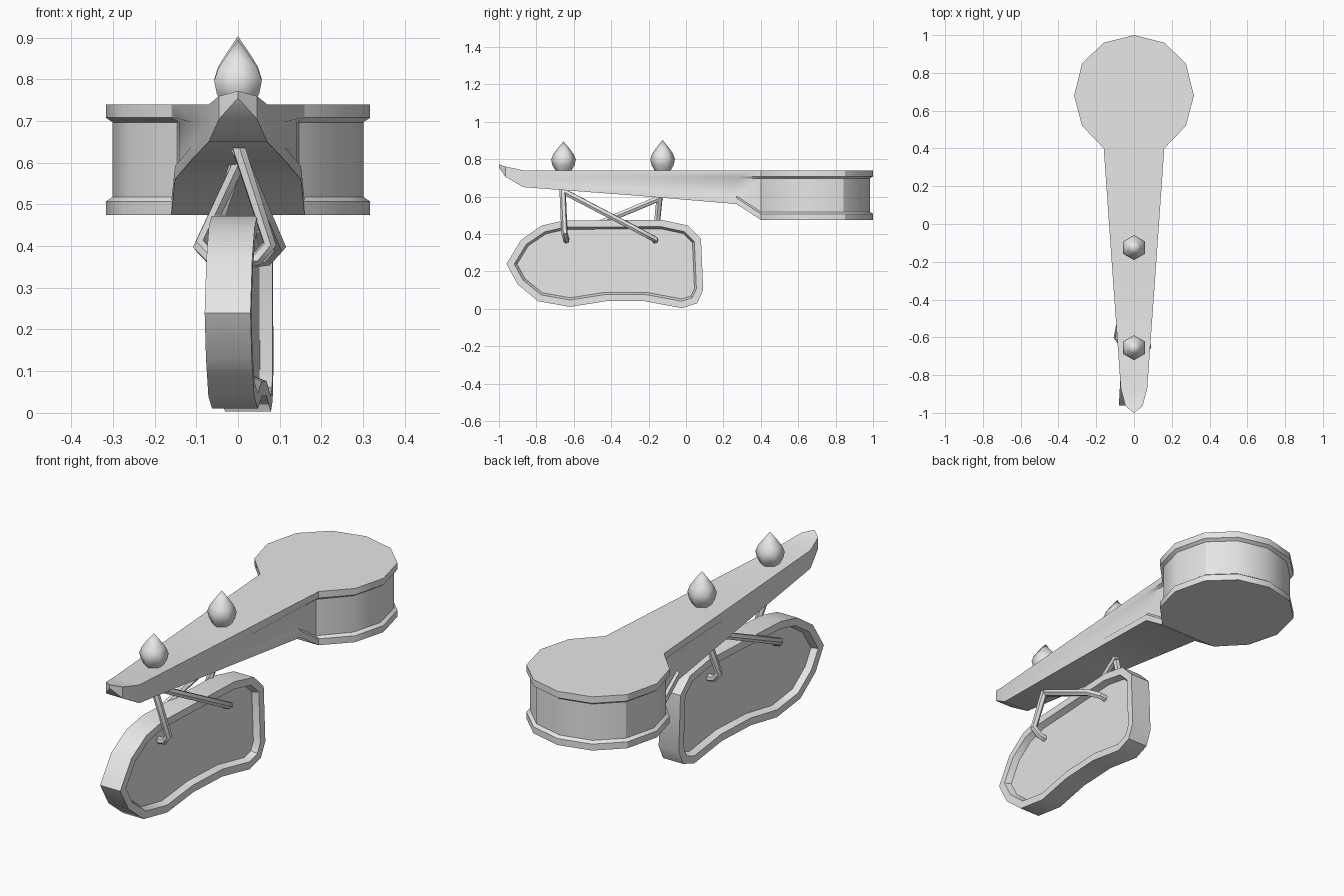
import bpy, bmesh, math
from mathutils import Vector

cube = bpy.data.objects.get("Cube")
if cube:
    bpy.data.objects.remove(cube)

GREY = (0.8, 0.8, 0.8, 1)
grey = bpy.data.materials.new("plain grey")
grey.use_nodes = True
grey.diffuse_color = GREY
grey.node_tree.nodes["Principled BSDF"].inputs["Base Color"].default_value = GREY


def finish(bm, name, angle=30):
    bmesh.ops.remove_doubles(bm, verts=bm.verts, dist=0.0005)
    bmesh.ops.recalc_face_normals(bm, faces=bm.faces)
    mesh = bpy.data.meshes.new(name)
    bm.to_mesh(mesh)
    bm.free()
    obj = bpy.data.objects.new(name, mesh)
    bpy.context.collection.objects.link(obj)
    mesh.materials.append(grey)
    bpy.ops.object.select_all(action='DESELECT')
    obj.select_set(True)
    bpy.context.view_layer.objects.active = obj
    bpy.ops.object.shade_smooth_by_angle(angle=math.radians(angle))
    return obj


# Deck: half outline from tip to round end as (x, y, bottom, top, recess)
HALF = [
    (0, -1, 0.755, 0.772, 0), (0.045, -0.965, 0.705, 0.76, 0),
    (0.07, -0.87, 0.65, 0.74, 0), (0.113, -0.27, 0.605, 0.74, 0),
    (0.151, 0.27, 0.56, 0.74, 0.010), (0.16, 0.40, 0.475, 0.74, 0.014),
    (0.275, 0.52, 0.475, 0.74, 0.016), (0.317, 0.68, 0.475, 0.74, 0.016),
    (0.275, 0.85, 0.475, 0.74, 0.016), (0.16, 0.96, 0.475, 0.74, 0.016),
    (0, 1, 0.475, 0.74, 0.016)]


def column(x, y, low, high, recess, side):
    """Vertical rim profile at one outline point, recessed between two lips."""
    if y > 0.45:
        inward = Vector((-x, 0.68 - y, 0)).normalized() * recess
    else:
        inward = Vector((-recess, 0, 0))
    lip = min(0.032, (high - low) * 0.3)
    step = min(0.043, (high - low) * 0.4)
    levels = [(low, 0), (low + lip, 0), (low + step, 1),
              (high - step, 1), (high - lip, 0), (high, 0)]
    return [Vector((side * (x + inward.x * k), y + inward.y * k, z)) for z, k in levels]


bm = bmesh.new()
sides = [[[bm.verts.new(p) for p in column(*h, s)] for h in HALF] for s in (1, -1)]
for i in range(len(HALF) - 1):
    for cols in sides:
        for k in range(5):
            bm.faces.new((cols[i][k], cols[i + 1][k], cols[i + 1][k + 1], cols[i][k + 1]))
    for k in (0, 5):
        l, r = sides
        bm.faces.new((l[i][k], l[i + 1][k], r[i + 1][k], r[i][k]))
finish(bm, "deck")


# Two pointed six-sided knobs on top of the deck
def knob(name, y, height):
    profile = [(0, 0), (0.042, 0), (0.059, 0.03), (0.066, 0.062),
               (0.055, 0.092), (0.034, 0.122), (0, 0.165)]
    bm = bmesh.new()
    rings = []
    for r, z in profile:
        rings.append([bm.verts.new((r * math.sin(a * math.pi / 3),
                                    y + r * math.cos(a * math.pi / 3),
                                    0.738 + z * height)) for a in range(6)])
    for low, high in zip(rings, rings[1:]):
        for a in range(6):
            b = (a + 1) % 6
            bm.faces.new((low[a], low[b], high[b], high[a]))
    bmesh.ops.dissolve_degenerate(bm, dist=0.0005, edges=bm.edges)
    finish(bm, name, 62)


knob("front_knob", -0.655, 0.95)
knob("rear_knob", -0.125, 1.0)

# Hanging pan: slightly turned plate, recessed on both faces
PAN = [(-0.96, 0.24), (-0.88, 0.37), (-0.77, 0.445), (-0.65, 0.472), (-0.13, 0.475),
       (0.01, 0.445), (0.08, 0.375), (0.092, 0.10), (0.06, 0.03), (-0.02, 0.003),
       (-0.22, 0.04), (-0.43, 0.04), (-0.62, 0.01), (-0.79, 0.04), (-0.90, 0.13)]


def pan_x(y):
    return 0.025 + 0.052 * y


bm = bmesh.new()
left, right = [[bm.verts.new((pan_x(y) + s * 0.055, y, z)) for y, z in PAN] for s in (1, -1)]
faces = [bm.faces.new(left), bm.faces.new(right[::-1])]
for i in range(len(PAN)):
    j = (i + 1) % len(PAN)
    bm.faces.new((left[i], left[j], right[j], right[i]))
bmesh.ops.recalc_face_normals(bm, faces=bm.faces)
for f in faces:
    bmesh.ops.inset_region(bm, faces=[f], thickness=0.036, use_even_offset=True)
    bmesh.ops.inset_region(bm, faces=[f], thickness=0.012, depth=-0.03, use_even_offset=True)
finish(bm, "hanging_pan")


# Bent rods that hang the pan from the deck
def rod(name, side, top, bend, foot):
    path = [(0, *top), (pan_x(bend[0]) + side * 0.085, *bend),
            (pan_x(foot[0]) + side * 0.055, *foot),
            (pan_x(foot[0]) + side * 0.02, foot[0], foot[1] - 0.005)]
    curve = bpy.data.curves.new(name, 'CURVE')
    curve.dimensions = '3D'
    curve.bevel_depth = 0.017
    curve.bevel_resolution = 1
    curve.use_fill_caps = True
    line = curve.splines.new('POLY')
    line.points.add(len(path) - 1)
    for point, co in zip(line.points, path):
        point.co = (*co, 1)
    temp = bpy.data.objects.new(name + "_path", curve)
    bpy.context.collection.objects.link(temp)
    bpy.context.view_layer.update()
    bm = bmesh.new()
    bm.from_mesh(temp.to_mesh())
    bpy.data.objects.remove(temp)
    finish(bm, name, 50)


rod("left_front_rod", 1, (-0.66, 0.64), (-0.65, 0.405), (-0.64, 0.37))
rod("left_long_rod", 1, (-0.66, 0.63), (-0.22, 0.40), (-0.165, 0.37))
rod("right_rear_rod", -1, (-0.14, 0.61), (-0.16, 0.405), (-0.165, 0.37))
rod("right_long_rod", -1, (-0.13, 0.595), (-0.60, 0.40), (-0.64, 0.37))
